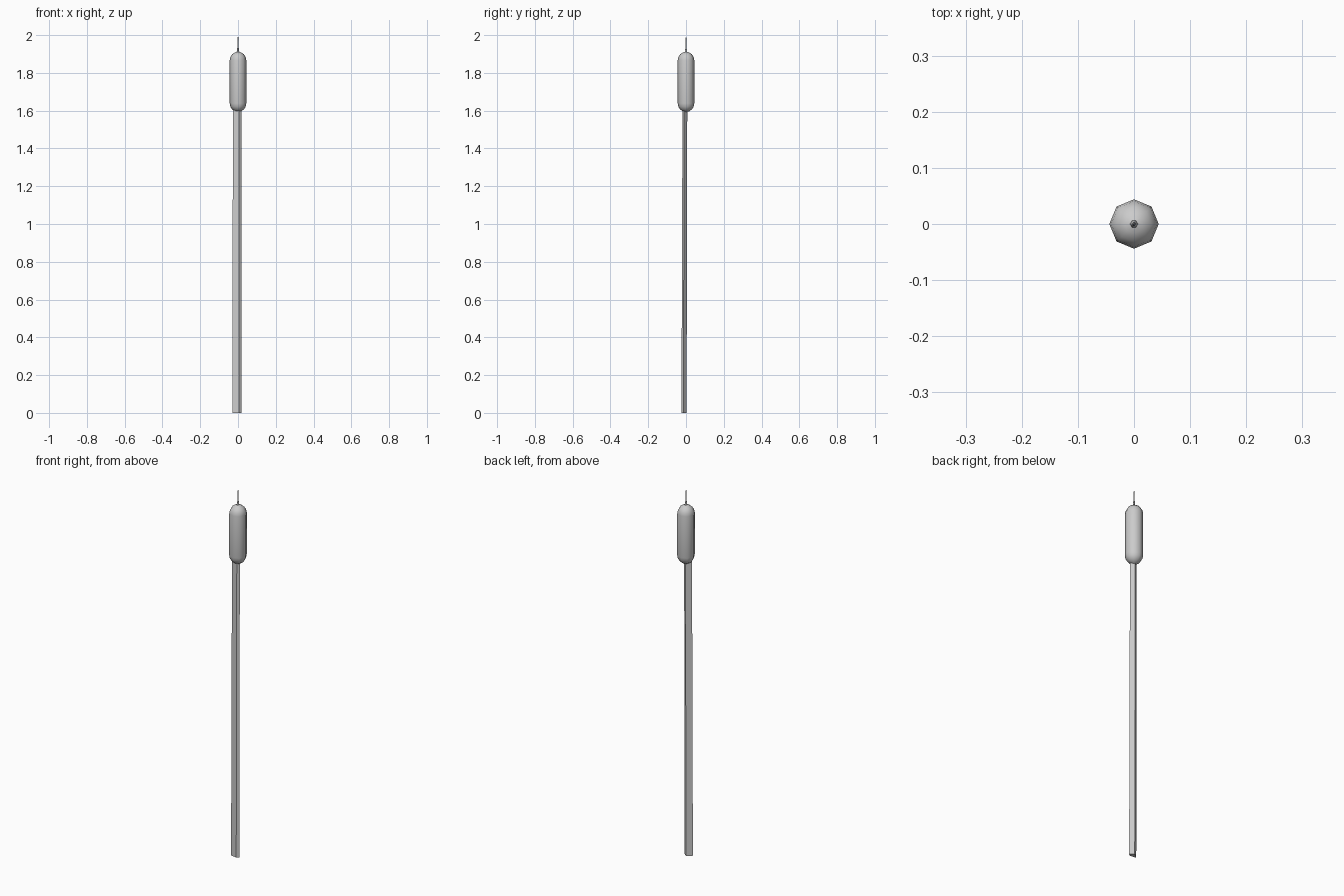
import bpy, bmesh
from math import sin, cos, pi

if "Cube" in bpy.data.objects:
    bpy.data.objects.remove(bpy.data.objects["Cube"])


def loft(name, rings, smooth):
    """Join equal-sided rings of points into a closed solid."""
    bm = bmesh.new()
    loops = [[bm.verts.new(p) for p in ring] for ring in rings]
    n = len(loops[0])
    for low, high in zip(loops, loops[1:]):
        for i in range(n):
            j = (i + 1) % n
            bm.faces.new((low[i], low[j], high[j], high[i]))
    bm.faces.new(loops[0][::-1])
    bm.faces.new(loops[-1])
    bmesh.ops.recalc_face_normals(bm, faces=bm.faces)
    mesh = bpy.data.meshes.new(name)
    bm.to_mesh(mesh)
    bm.free()
    obj = bpy.data.objects.new(name, mesh)
    bpy.context.collection.objects.link(obj)
    for face in mesh.polygons:
        face.use_smooth = smooth and len(face.vertices) == 4
    return obj


def ring(radius, z, sides):
    return [(radius * cos(2 * pi * i / sides), radius * sin(2 * pi * i / sides), z)
            for i in range(sides)]


# Ridged reed stem, leaning slightly back towards the head
section = [(-0.029, -0.018), (0.006, -0.024), (0.0185, -0.014), (-0.002, 0.003)]
stem_rings = [[(x * s, y * s + dy, z) for x, y in section]
              for z, s, dy in [(0, 1, 0), (1.63, 0.94, 0.004)]]
loft("stem", stem_rings, False)

# Eight-sided seed head with rounded ends
radius, bottom, top, cap = 0.044, 1.593, 1.912, 0.046
angles = [pi / 2 * k / 4 for k in range(5)]
profile = [(max(radius * sin(a), 0.004), bottom + cap * (1 - cos(a))) for a in angles]
profile += [(r, bottom + top - z) for r, z in reversed(profile)]
loft("seed_head", [ring(r, z, 8) for r, z in profile], True)

# Thin pointed tip
loft("tip_spike", [ring(r, z, 6) for r, z in
                   [(0.008, 1.905), (0.004, 1.93), (0.003, 1.96), (0.0008, 2.0)]], True)
